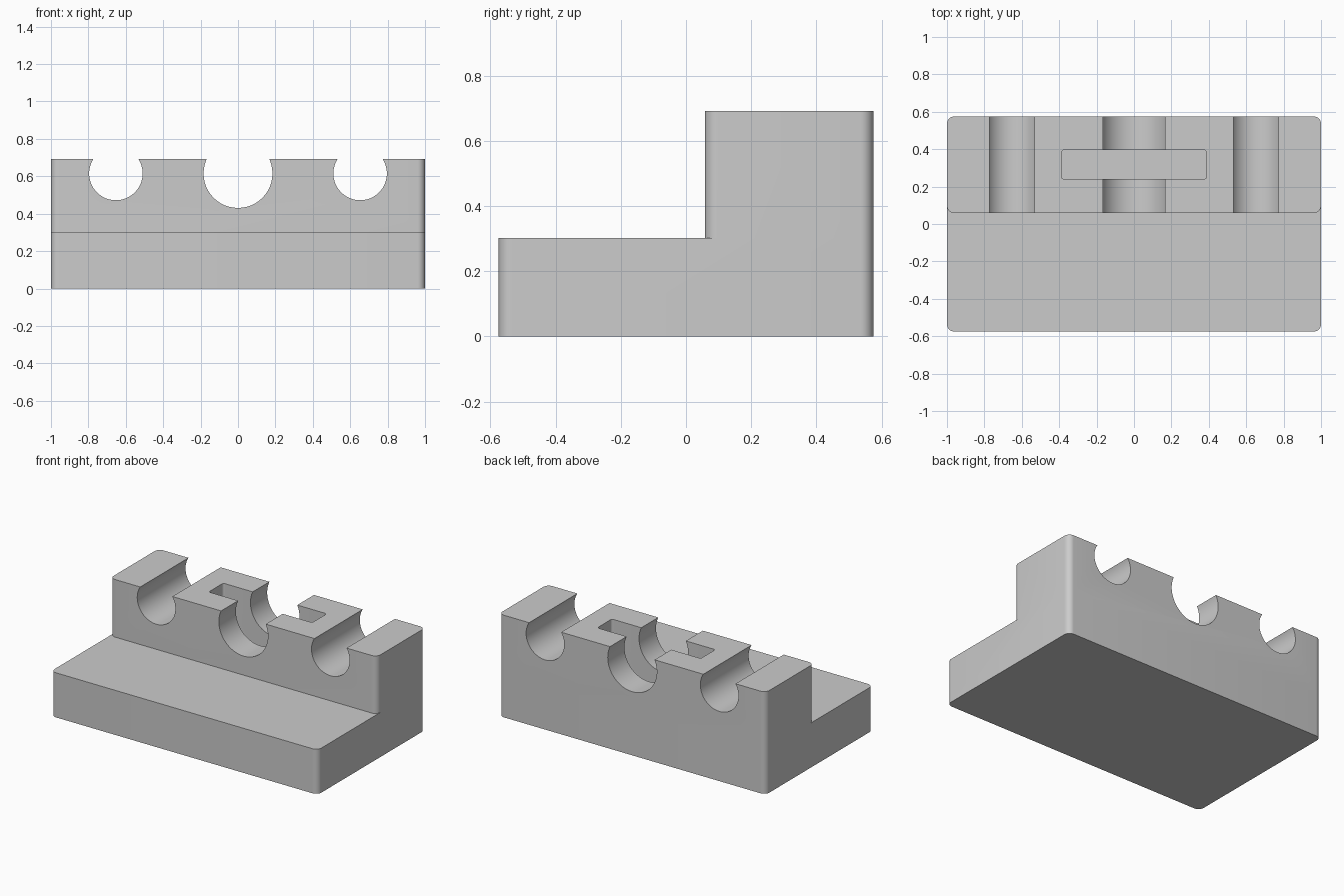
import bpy
import bmesh
import math

if "Cube" in bpy.data.objects:
    bpy.data.objects.remove(bpy.data.objects["Cube"], do_unlink=True)

grey = bpy.data.materials.new("light grey plastic")
grey.use_nodes = True
colour = (0.6, 0.6, 0.6, 1)
grey.diffuse_color = colour
grey.node_tree.nodes["Principled BSDF"].inputs["Base Color"].default_value = colour


def rounded_block(name, x, y, z, radius):
    """Box over three (low, high) ranges with rounded upright edges."""
    bm = bmesh.new()
    bmesh.ops.create_cube(bm, size=1)
    for v in bm.verts:
        v.co = [r[1] if c > 0 else r[0] for c, r in zip(v.co, (x, y, z))]
    upright = [e for e in bm.edges
               if abs(e.verts[0].co.z - e.verts[1].co.z) > 1e-4]
    bmesh.ops.bevel(bm, geom=upright, offset=radius, segments=8,
                    profile=0.5, affect="EDGES")
    mesh = bpy.data.meshes.new(name)
    bm.to_mesh(mesh)
    bm.free()
    mesh.materials.append(grey)
    obj = bpy.data.objects.new(name, mesh)
    bpy.context.collection.objects.link(obj)
    return obj


def bore(name, x, radius):
    """Cylinder running front to back at the rod height."""
    bpy.ops.mesh.primitive_cylinder_add(
        vertices=96, radius=radius, depth=1,
        location=(x, wall_middle, rod_height), rotation=(math.pi / 2, 0, 0))
    obj = bpy.context.object
    obj.name = name
    obj.data.materials.append(grey)
    return obj


def combine(target, tool, operation):
    """Apply a boolean and discard the tool."""
    tool.hide_render = True
    mod = target.modifiers.new(operation.lower(), "BOOLEAN")
    mod.operation = operation
    mod.solver = "EXACT"
    mod.object = tool
    bpy.context.view_layer.objects.active = target
    bpy.ops.object.modifier_apply(modifier=mod.name)
    bpy.data.objects.remove(tool, do_unlink=True)


rod_height = 0.615
wall_middle = 0.317
step = 0.302
top = 0.692
back = 0.575
corner = 0.04

# Base plate with the raised clamp wall along its back
body = rounded_block("rod_holder_body", (-1, 1), (-back, back), (0, step), corner)
wall = rounded_block("clamp_wall", (-1, 1), (0.058, back), (step, top), corner)
combine(body, wall, "UNION")

# Open-topped rod channels and the larger middle bore
for side in (-1, 1):
    combine(body, bore("rod_channel_cutter", side * 0.653, 0.143), "DIFFERENCE")
combine(body, bore("middle_bore_cutter", 0, 0.184), "DIFFERENCE")

# Flat pocket crossing the middle bore
pocket = rounded_block("pocket_cutter", (-0.388, 0.388), (0.24, 0.396),
                       (rod_height - 0.388, 1), 0.015)
combine(body, pocket, "DIFFERENCE")

# Smooth curved surfaces, crisp edges
bpy.ops.object.select_all(action="DESELECT")
body.select_set(True)
bpy.context.view_layer.objects.active = body
bpy.ops.object.shade_smooth_by_angle(angle=math.radians(30))
